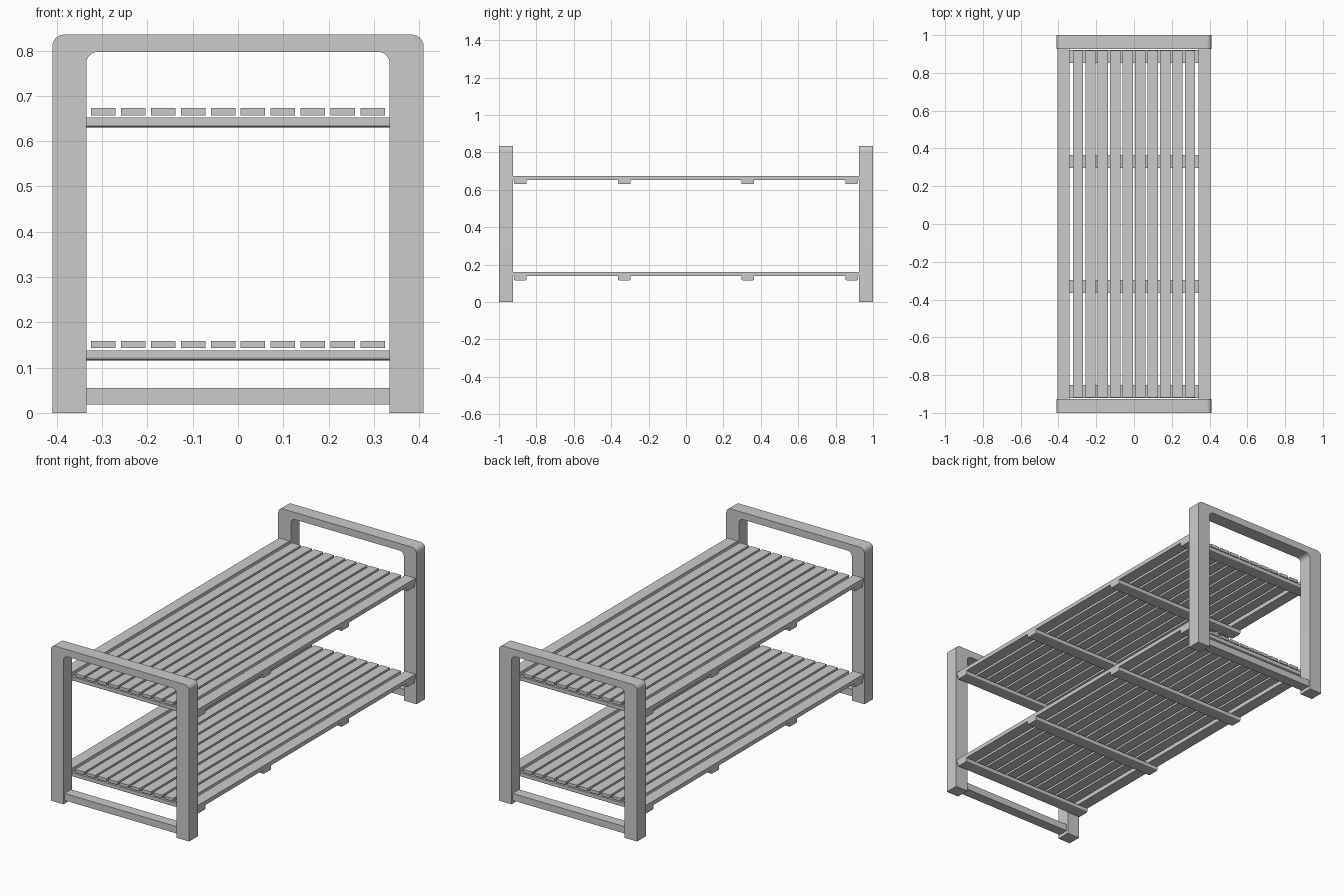
import bpy, bmesh, math

if "Cube" in bpy.data.objects:
    bpy.data.objects.remove(bpy.data.objects["Cube"])


def make_object(name, bm):
    bmesh.ops.recalc_face_normals(bm, faces=bm.faces[:])
    mesh = bpy.data.meshes.new(name)
    bm.to_mesh(mesh)
    bm.free()
    obj = bpy.data.objects.new(name, mesh)
    bpy.context.collection.objects.link(obj)
    return obj


def box(name, x, y, z):
    bm = bmesh.new()
    bmesh.ops.create_cube(bm, size=1)
    for v in bm.verts:
        for i, (lo, hi) in enumerate((x, y, z)):
            v.co[i] = lo if v.co[i] < 0 else hi
    return make_object(name, bm)


def extrude_profile(name, points, depth):
    """Extrude a closed profile of 3D points along a depth vector."""
    bm = bmesh.new()
    face = bm.faces.new([bm.verts.new(p) for p in points])
    result = bmesh.ops.extrude_face_region(bm, geom=[face], use_keep_orig=True)
    verts = [g for g in result["geom"] if isinstance(g, bmesh.types.BMVert)]
    bmesh.ops.translate(bm, verts=verts, vec=depth)
    return make_object(name, bm)


def arch_half(half_width, top, radius, steps=8):
    """Right half of an arch, from the floor up and round the corner."""
    pts = [(half_width, 0)]
    for i in range(steps + 1):
        a = math.pi / 2 * i / steps
        pts.append((half_width - radius + radius * math.cos(a),
                    top - radius + radius * math.sin(a)))
    return pts


def arch(half_width, top, radius):
    right = arch_half(half_width, top, radius)
    return right + [(-x, z) for x, z in reversed(right)]


# End frames: rounded arch with a low rail between the legs
outline = arch(0.41, 0.835, 0.026) + arch(0.335, 0.797, 0.026)[::-1]
for side, y in (("front", -0.963), ("back", 0.963)):
    frame = extrude_profile(side + "_end_frame",
                            [(x, y - 0.037, z) for x, z in outline], (0, 0.074, 0))
    frame.data.shade_smooth()
    frame.data.set_sharp_from_angle(angle=math.radians(30))
    box(side + "_bottom_rail", (-0.336, 0.336), (y - 0.028, y + 0.028), (0.018, 0.055))

# Two slatted shelves
for shelf, z in (("lower", 0.116), ("upper", 0.630)):
    # Inner slats
    for i in range(10):
        x = -0.297 + 0.066 * i
        box(f"{shelf}_slat_{i + 1}", (x - 0.027, x + 0.027), (-0.918, 0.918),
            (z + 0.027, z + 0.043))
    # Outer slats, wider and thicker, meeting the frames
    for side, s in (("left", -1), ("right", 1)):
        box(f"{shelf}_{side}_edge_slat", sorted((s * 0.342, s * 0.404)), (-0.927, 0.927),
            (z + 0.022, z + 0.044))
    # Cross supports with eased lower edges
    for i, y in enumerate((-0.886, -0.33, 0.33, 0.886)):
        profile = [(-0.034, 0.022), (-0.034, 0.006), (-0.032, 0.002), (-0.028, 0),
                   (0.028, 0), (0.032, 0.002), (0.034, 0.006), (0.034, 0.022)]
        extrude_profile(f"{shelf}_cross_support_{i + 1}",
                        [(-0.404, y + py, z + pz) for py, pz in profile], (0.808, 0, 0))
